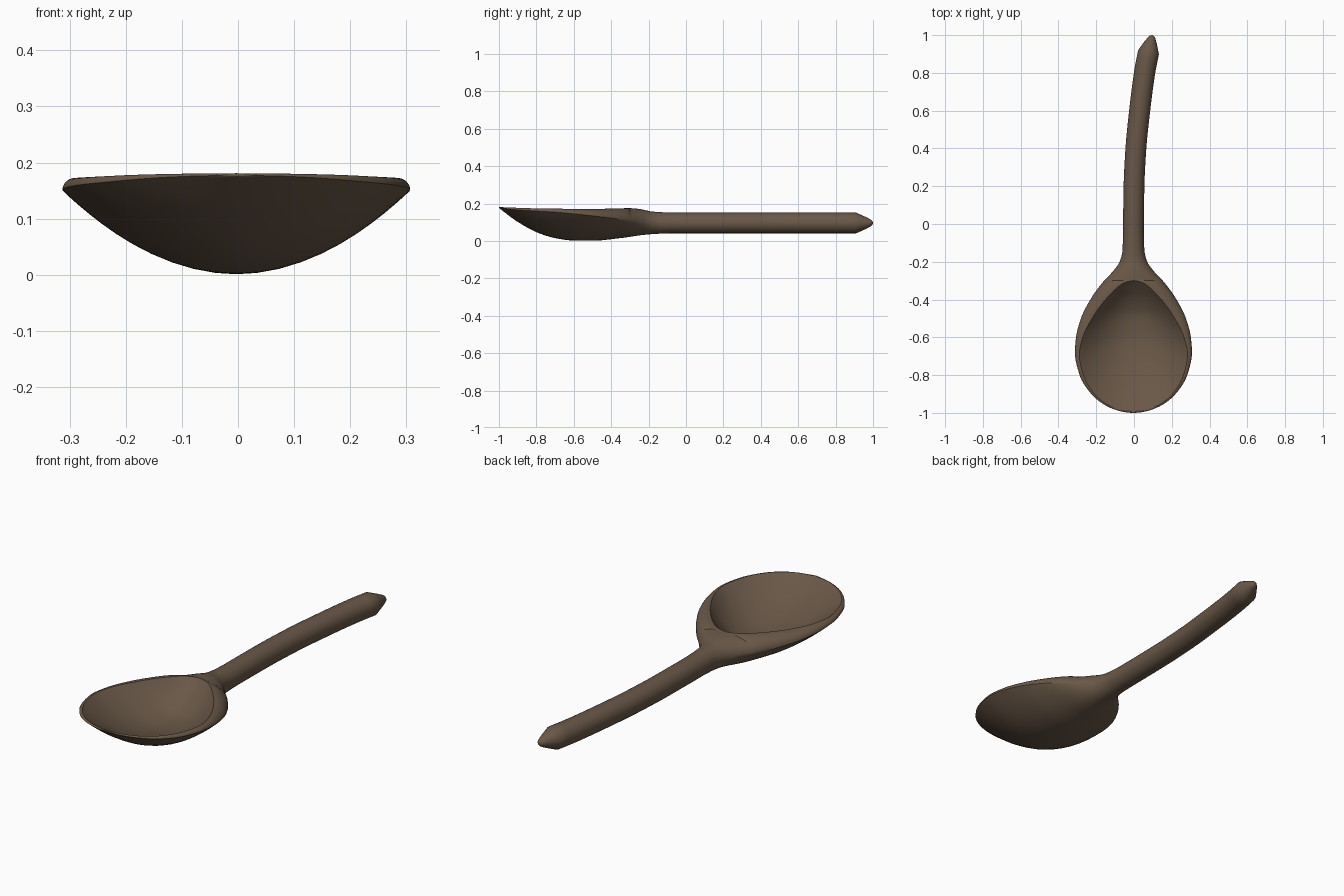
import bpy
import bmesh
import math

cube = bpy.data.objects.get("Cube")
if cube:
    bpy.data.objects.remove(cube)

# Wood colour
wood = bpy.data.materials.new("dark_wood")
wood.use_nodes = True
colour = (0.14, 0.096, 0.063, 1)
wood.diffuse_color = colour
shader = next(n for n in wood.node_tree.nodes if n.type == "BSDF_PRINCIPLED")
shader.inputs["Base Color"].default_value = colour
shader.inputs["Roughness"].default_value = 0.7


def curve(points, y):
    """Smooth interpolation through (y, value) pairs without overshoot."""
    if y <= points[0][0]:
        return points[0][1]
    if y >= points[-1][0]:
        return points[-1][1]
    slopes = [(b[1] - a[1]) / (b[0] - a[0]) for a, b in zip(points, points[1:])]

    def tangent(i):
        if i == 0:
            return slopes[0]
        if i == len(slopes):
            return slopes[-1]
        a, b = slopes[i - 1], slopes[i]
        return 2 * a * b / (a + b) if a * b > 0 else 0

    i = next(k for k in range(len(slopes)) if y <= points[k + 1][0])
    (ya, va), (yb, vb) = points[i], points[i + 1]
    step = yb - ya
    t = (y - ya) / step
    return (va + (vb - va) * t * t * (3 - 2 * t)
            + step * t * (1 - t) * ((1 - t) * tangent(i) - t * tangent(i + 1)))


def blend(start, end, y):
    t = min(max((y - start) / (end - start), 0), 1)
    return t * t * (3 - 2 * t)


# Profiles along the length of the spoon
RADIUS, AXIS = 0.055, 0.096
WIDTH = [(-1, 0), (-.95, .165), (-.9, .223), (-.8, .285), (-.68, .31), (-.6, .304),
         (-.5, .278), (-.4, .228), (-.3, .155), (-.25, .108), (-.2, .073),
         (-.14, .058), (-.05, RADIUS)]
HOLLOW = [(-.992, 0), (-.95, .148), (-.9, .207), (-.8, .265), (-.69, .287), (-.6, .268),
          (-.48, .207), (-.375, .125), (-.3, 0)]
EDGE = [(-1, .177), (-.9, .166), (-.68, .152), (-.5, .134), (-.3, .11), (-.2, .099), (-.1, AXIS)]
TOP = [(-1, .181), (-.8, .174), (-.5, .171), (-.3, .175), (-.25, .171), (-.18, .157),
       (-.08, AXIS + RADIUS)]
BOTTOM = [(-1, .176), (-.9, .102), (-.79, .043), (-.7, .015), (-.6, .002), (-.5, .001),
          (-.36, .014), (-.2, .035), (-.1, AXIS - RADIUS)]
DEPTH = [(-.992, 0), (-.9, .05), (-.8, .09), (-.7, .115), (-.6, .127), (-.5, .12),
         (-.4, .08), (-.34, .035), (-.3, 0)]
BEND = [(0, -.003), (.2, 0), (.4, .01), (.6, .03), (.8, .056), (.92, .079), (1, .097)]
TIP = [(.91, 1), (.985, .36), (.995, .22), (1, 0)]
WIDTH_SQ = [(y, v * v) for y, v in WIDTH]
HOLLOW_SQ = [(y, v * v) for y, v in HOLLOW]


def half_section(y):
    """Points from the bottom centre, round the rim, to the top centre."""
    taper = curve(TIP, y)
    w = math.sqrt(max(curve(WIDTH_SQ, y), 0)) * taper
    inner = min(math.sqrt(max(curve(HOLLOW_SQ, y), 0)), w)
    edge = curve(EDGE, y)
    top = edge + (curve(TOP, y) - edge) * taper
    bottom = edge + (curve(BOTTOM, y) - edge) * taper
    power = 2 - blend(-.45, -.12, y)
    pts = []
    for i in range(13):                      # underside
        a = math.pi / 2 * i / 12
        pts.append((w * math.sin(a), edge - (edge - bottom) * math.cos(a) ** power))
    for i in range(1, 9):                    # rim
        a = math.pi / 2 * i / 8
        pts.append((inner + (w - inner) * math.cos(a), edge + (top - edge) * math.sin(a)))
    for i in range(1, 13):                   # hollow
        u = 1 - i / 12
        pts.append((inner * u, top - curve(DEPTH, y) * (1 - u * u)))
    return pts


# Stations crowd together at the ends of the bowl and at the tip
bowl = [-.646 - .346 * math.cos(math.pi * i / 40) for i in range(41)]
neck = [-.3 + .3 * i / 20 for i in range(1, 21)]
shaft = [.91 * i / 24 for i in range(1, 25)]
stations = [-1, -.999, -.996] + bowl + neck + shaft + [.935, .96, .985, .991, .996, 1]

# One continuous spoon, lofted through the stations
bm = bmesh.new()
rings = []
for y in stations:
    half = half_section(y)
    outline = half + [(-x, z) for x, z in half[-2:0:-1]]
    cx = curve(BEND, y)
    lean = 0.19 * blend(.1, .9, y)
    rings.append([bm.verts.new((cx + x, y - lean * x, z)) for x, z in outline])
for a, b in zip(rings, rings[1:]):
    count = len(a)
    for i in range(count):
        j = (i + 1) % count
        bm.faces.new((a[i], a[j], b[j], b[i]))
bmesh.ops.remove_doubles(bm, verts=bm.verts, dist=0.0002)
bmesh.ops.recalc_face_normals(bm, faces=bm.faces)
mesh = bpy.data.meshes.new("spoon")
bm.to_mesh(mesh)
bm.free()
mesh.materials.append(wood)
spoon = bpy.data.objects.new("spoon", mesh)
bpy.context.collection.objects.link(spoon)

bpy.ops.object.select_all(action="DESELECT")
spoon.select_set(True)
bpy.context.view_layer.objects.active = spoon
bpy.ops.object.shade_smooth_by_angle(angle=math.radians(35))
